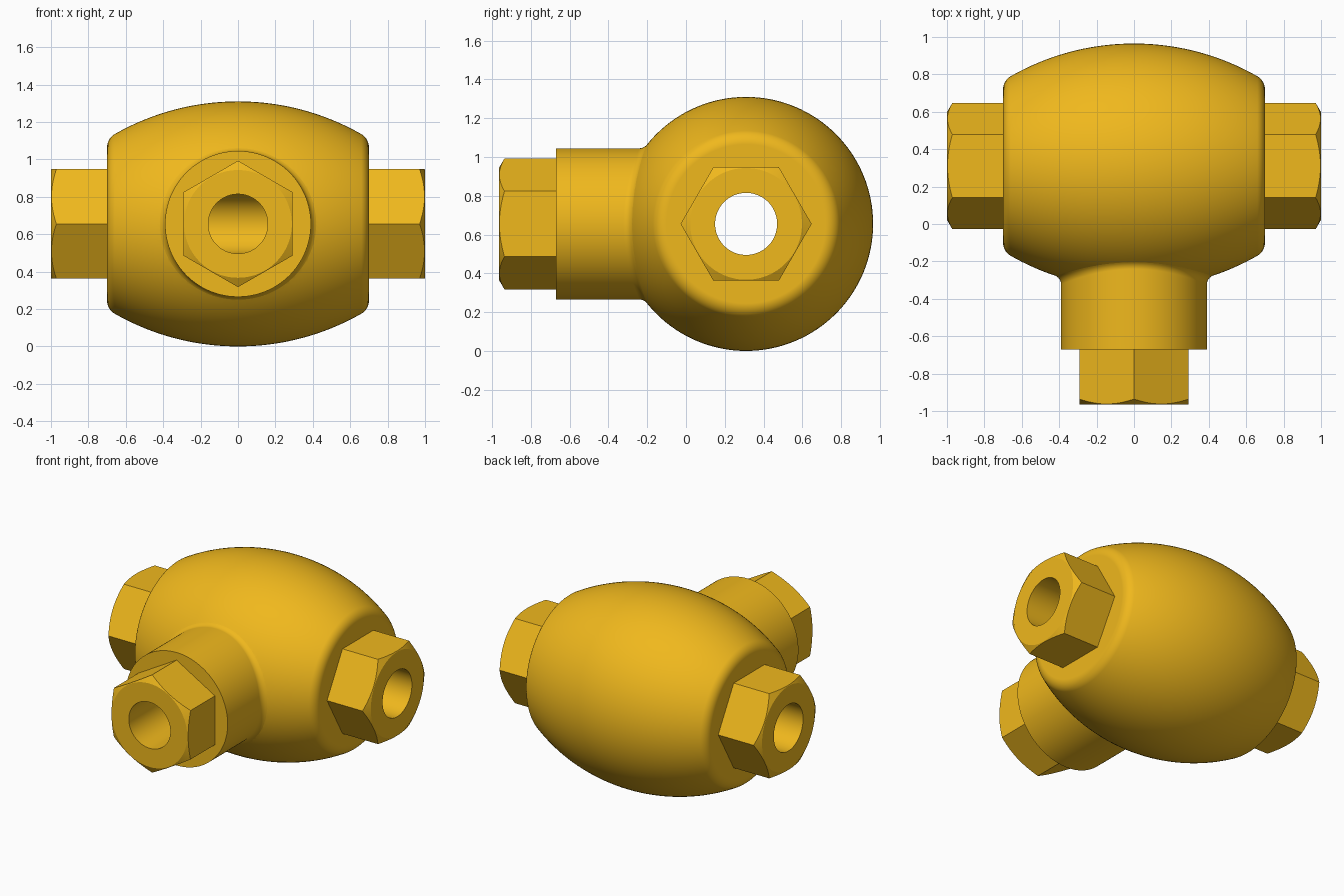
import bpy, bmesh, math
from mathutils import Vector, Matrix

if "Cube" in bpy.data.objects:
    bpy.data.objects.remove(bpy.data.objects["Cube"])

CENTRE = Vector((0, 0.31, 0.655))
R_MID, R_ARC = 0.655, 1.33          # barrel radius and its profile arc
OFF = R_ARC - R_MID
R_BRANCH, R_FILLET, R_BORE = 0.39, 0.05, 0.16


def frame(x, z):
    """Placement with local x and z along the given world directions."""
    x, z = Vector(x), Vector(z)
    m = Matrix((x, z.cross(x), z)).transposed().to_4x4()
    return Matrix.Translation(CENTRE) @ m


RIGHT = frame((0, 1, 0), (1, 0, 0))
LEFT = frame((0, 1, 0), (-1, 0, 0))
FRONT = frame((0, 0, 1), (0, -1, 0))


def skin(name, rings, place):
    """Closed solid through a stack of equal rings."""
    bm = bmesh.new()
    loops = [[bm.verts.new(place @ Vector(p)) for p in ring] for ring in rings]
    n = len(loops[0])
    for a, b in zip(loops, loops[1:]):
        for i in range(n):
            j = (i + 1) % n
            bm.faces.new((a[i], a[j], b[j], b[i]))
    bm.faces.new(loops[0][::-1])
    bm.faces.new(loops[-1])
    bmesh.ops.recalc_face_normals(bm, faces=bm.faces)
    me = bpy.data.meshes.new(name)
    bm.to_mesh(me)
    bm.free()
    ob = bpy.data.objects.new(name, me)
    bpy.context.collection.objects.link(ob)
    return ob


def lathe(name, profile, place, n=128):
    """Revolve (radius, height) pairs round the local z axis."""
    turn = [2 * math.pi * i / n for i in range(n)]
    return skin(name, [[(r * math.cos(a), r * math.sin(a), h) for a in turn]
                       for r, h in profile], place)


def combine(ob, other, operation):
    mod = ob.modifiers.new(operation, 'BOOLEAN')
    mod.operation, mod.solver, mod.object = operation, 'EXACT', other
    bpy.context.view_layer.objects.active = ob
    bpy.ops.object.modifier_apply(modifier=mod.name)
    bpy.data.objects.remove(other)


# Barrel body: bulging arc with rounded rims at both flat ends
HALF, RIM = 0.70, 0.08
cx = HALF - RIM
cr = math.sqrt((R_ARC - RIM) ** 2 - cx ** 2) - OFF
tilt = math.asin(cx / (R_ARC - RIM))
half = []
for i in range(1, 21):
    a = tilt * i / 20
    half.append((R_ARC * math.cos(a) - OFF, R_ARC * math.sin(a)))
for i in range(1, 9):
    a = tilt + (math.pi / 2 - tilt) * i / 8
    half.append((cr + RIM * math.cos(a), cx + RIM * math.sin(a)))
profile = [(r, -h) for r, h in reversed(half)] + [(R_MID, 0)] + half
body = lathe("tee_fitting", profile, RIGHT)


# Front branch: cylinder with a rolling-ball fillet onto the barrel
def distance(p):
    return math.hypot(p.y, math.hypot(p.x, p.z) + OFF) - R_ARC


def outward(p):
    e = 1e-4
    return Vector([distance(p + e * d) - distance(p - e * d)
                   for d in map(Vector, ((1, 0, 0), (0, 1, 0), (0, 0, 1)))]).normalized()


STEPS, N = 8, 128
columns = []
for i in range(N):
    a = 2 * math.pi * (i + 0.5) / N
    radial = Vector((math.cos(a), math.sin(a), 0))
    lo, hi = 0.3, 0.9
    for _ in range(40):
        mid = (lo + hi) / 2
        ball = radial * (R_BRANCH + R_FILLET) + Vector((0, 0, mid))
        if distance(ball) < R_FILLET:
            lo = mid
        else:
            hi = mid
    down = -outward(ball)
    col = [radial * R_BRANCH + Vector((0, 0, 0.98))]
    for k in range(STEPS + 1):
        col.append(ball + R_FILLET * (-radial).slerp(down, k / STEPS))
    col[-1] = col[-1] + down * 0.002
    col.append(radial * 0.3 + Vector((0, 0, 0.3)))
    columns.append(col)
branch = skin("branch", list(zip(*columns)), FRONT)
combine(body, branch, 'UNION')

# Hexagonal ends with a turned chamfer
for place, base, tip in ((RIGHT, 0.6, 1.0), (LEFT, 0.6, 1.0), (FRONT, 0.85, 1.275)):
    nut = lathe("hex_end", [(0.338, base), (0.338, tip)], place, 6)
    cone = lathe("chamfer", [(0.4, base - 0.1), (0.4, tip - 0.065),
                             (0.288, tip), (0.27, tip)], place)
    combine(nut, cone, 'INTERSECT')
    combine(body, nut, 'UNION')

# Through bore and branch bore
combine(body, lathe("bore", [(R_BORE, -1.2), (R_BORE, 1.2)], RIGHT, 96), 'DIFFERENCE')
combine(body, lathe("bore", [(R_BORE - 0.001, 0), (R_BORE - 0.001, 1.5)], FRONT, 96), 'DIFFERENCE')

# Smooth shading and brass colour
bpy.ops.object.select_all(action='DESELECT')
body.select_set(True)
bpy.context.view_layer.objects.active = body
bpy.ops.object.shade_smooth_by_angle(angle=math.radians(25))
weighted = body.modifiers.new("weighted_normals", 'WEIGHTED_NORMAL')
weighted.keep_sharp = True
brass = bpy.data.materials.new("brass")
brass.diffuse_color = (0.87, 0.48, 0.012, 1)
brass.use_nodes = True
brass.node_tree.nodes["Principled BSDF"].inputs["Base Color"].default_value = brass.diffuse_color
body.data.materials.clear()
body.data.materials.append(brass)
